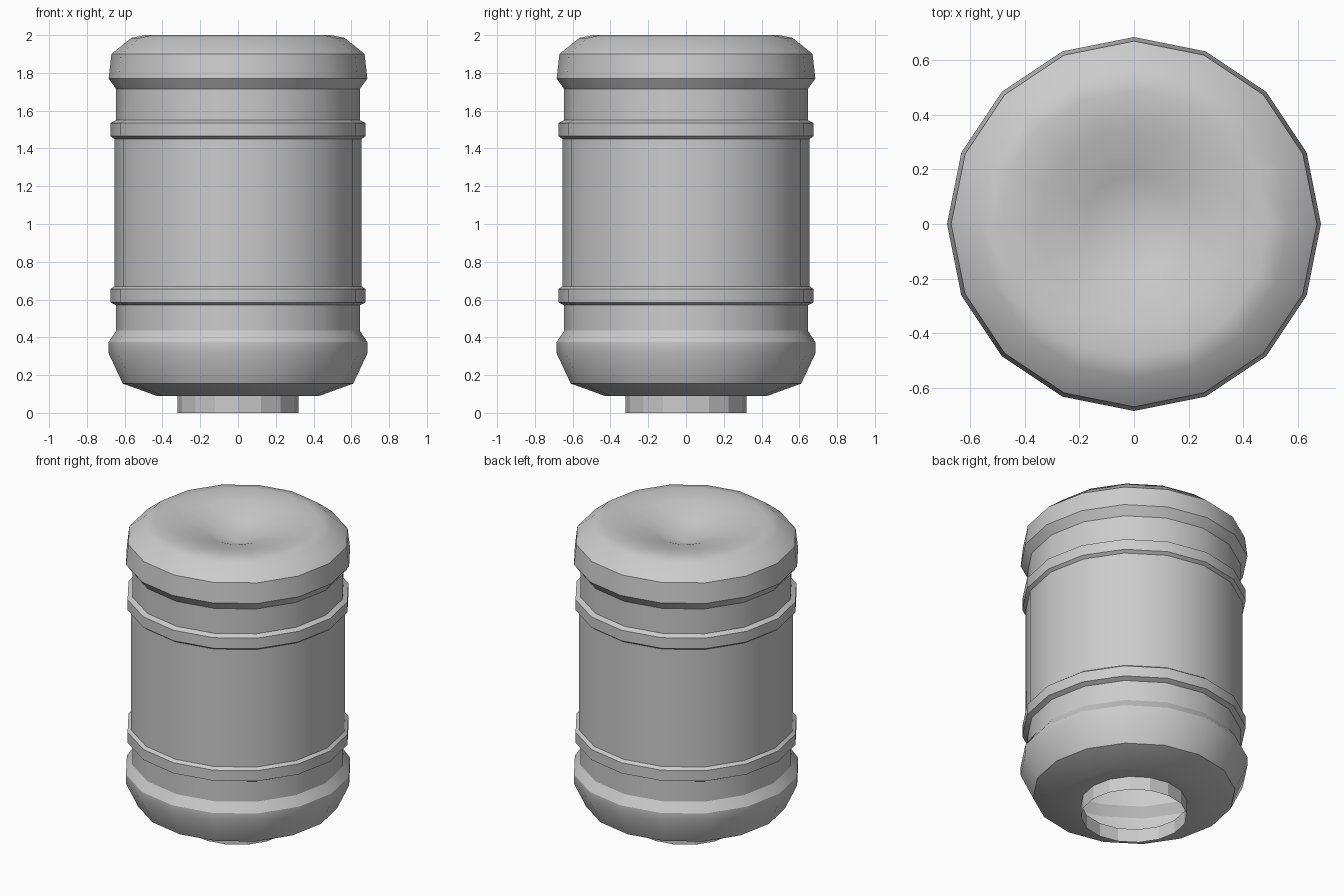
import bpy, bmesh, math

if "Cube" in bpy.data.objects:
    bpy.data.objects.remove(bpy.data.objects["Cube"])

SIDES = 16

plastic = bpy.data.materials.new("grey_plastic")
plastic.diffuse_color = (0.6, 0.6, 0.6, 1)
plastic.use_nodes = True
plastic.node_tree.nodes["Principled BSDF"].inputs["Base Color"].default_value = plastic.diffuse_color


def lathe(name, profile, smooth_angle=None):
    """Revolve (radius, z) points, listed bottom to top, around the z axis."""
    bm = bmesh.new()
    rings = []
    for r, z in profile:
        if r == 0:
            rings.append([bm.verts.new((0, 0, z))] * SIDES)
        else:
            rings.append([bm.verts.new((r * math.cos(a), r * math.sin(a), z))
                          for a in (2 * math.pi * i / SIDES for i in range(SIDES))])
    for low, high in zip(rings, rings[1:]):
        for i in range(SIDES):
            j = (i + 1) % SIDES
            corners = [low[i], low[j], high[j], high[i]]
            bm.faces.new(list(dict.fromkeys(corners)))
    mesh = bpy.data.meshes.new(name)
    bm.to_mesh(mesh)
    bm.free()
    mesh.materials.append(plastic)
    obj = bpy.data.objects.new(name, mesh)
    bpy.context.collection.objects.link(obj)
    if smooth_angle:
        bpy.ops.object.select_all(action='DESELECT')
        obj.select_set(True)
        bpy.context.view_layer.objects.active = obj
        bpy.ops.object.shade_smooth_by_angle(angle=math.radians(smooth_angle))
    return obj


def rib(z, r_below, r_above):
    """Raised hoop around the body."""
    return [(r_below, z - 0.05), (0.675, z - 0.035), (0.675, z + 0.035), (r_above, z + 0.05)]


# bottle body: sloped base, bulge, two hoops, top bulge and dished top
body = [(0.32, 0.09), (0.43, 0.09), (0.61, 0.155), (0.685, 0.315), (0.685, 0.375), (0.645, 0.435)]
body += rib(0.62, 0.645, 0.655)
body += rib(1.50, 0.655, 0.645)
body += [(0.645, 1.715), (0.685, 1.77), (0.67, 1.90), (0.565, 1.985), (0.49, 2.0),
         (0.35, 1.975), (0.18, 1.93), (0, 1.86)]
lathe("bottle_body", body, 30)

# open neck underneath
lathe("bottle_neck", [(0.32, 0.0), (0.32, 0.09)])
